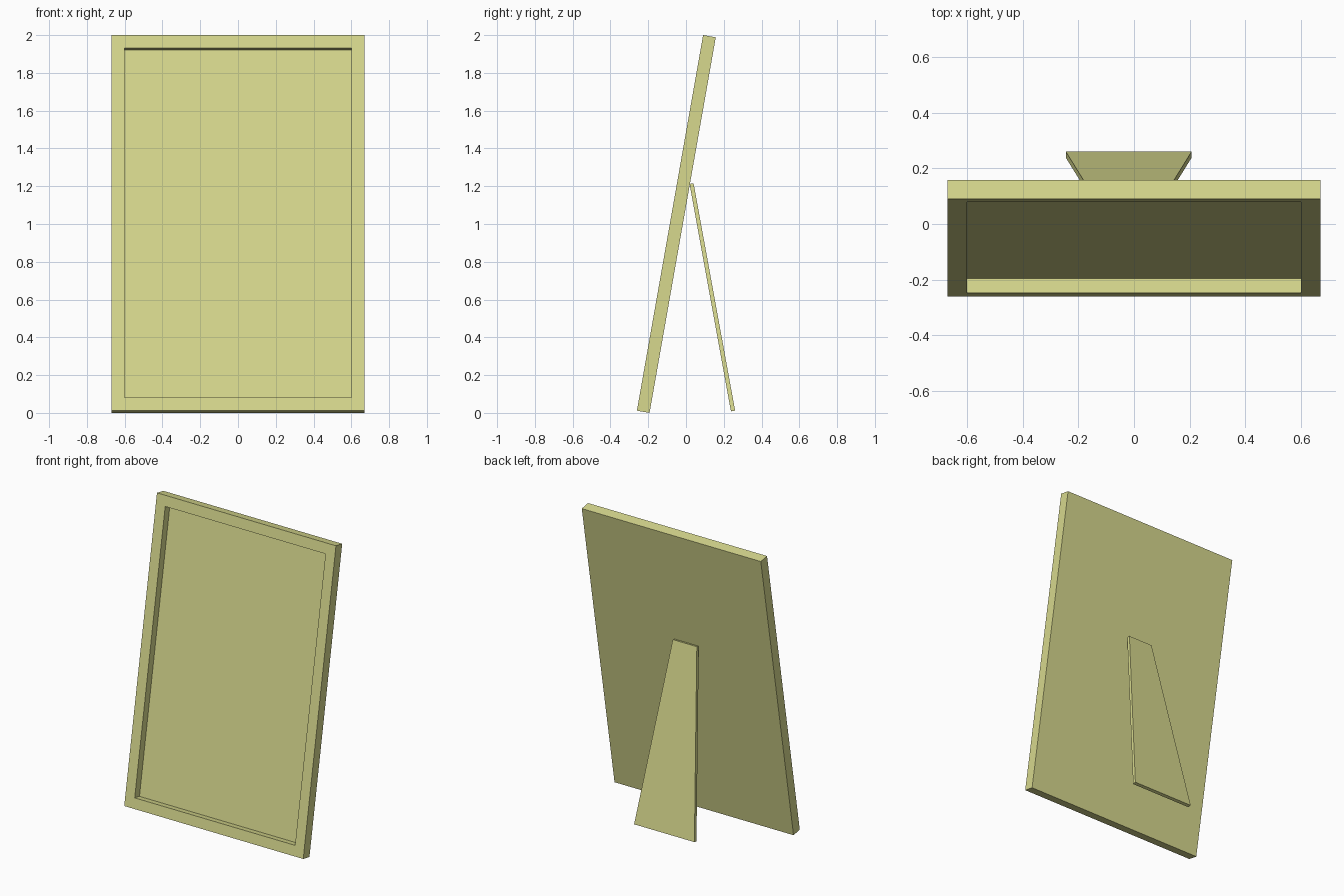
import bpy, bmesh, math
from mathutils import Matrix

if "Cube" in bpy.data.objects:
    bpy.data.objects.remove(bpy.data.objects["Cube"])

TILT = math.radians(10)
WIDTH, HEIGHT, THICK = 1.342, 2.019, 0.068
BORDER, DEPTH = 0.099, 0.052

mat = bpy.data.materials.new("pale_olive")
mat.diffuse_color = (0.68, 0.69, 0.27, 1)
mat.use_nodes = True
mat.node_tree.nodes["Principled BSDF"].inputs["Base Color"].default_value = mat.diffuse_color


def finish(bm, name):
    bmesh.ops.recalc_face_normals(bm, faces=bm.faces)
    mesh = bpy.data.meshes.new(name)
    bm.to_mesh(mesh)
    bm.free()
    mesh.materials.append(mat)
    obj = bpy.data.objects.new(name, mesh)
    bpy.context.collection.objects.link(obj)
    return obj


# Frame: box with front bottom edge at the origin and a recessed picture area
bm = bmesh.new()
bmesh.ops.create_cube(bm, size=1)
bmesh.ops.scale(bm, vec=(WIDTH, THICK, HEIGHT), verts=bm.verts)
bmesh.ops.translate(bm, vec=(0, THICK / 2, HEIGHT / 2), verts=bm.verts)
bm.normal_update()
front = min(bm.faces, key=lambda f: f.calc_center_median().y)
bmesh.ops.inset_region(bm, faces=[front], thickness=BORDER)
panel = bmesh.ops.extrude_face_region(bm, geom=[front])
bmesh.ops.translate(bm, vec=(0, DEPTH, 0),
                    verts=[v for v in panel["geom"] if isinstance(v, bmesh.types.BMVert)])
if front.is_valid:
    bmesh.ops.delete(bm, geom=[front], context='FACES_ONLY')
frame = finish(bm, "picture_frame")
frame.matrix_world = (Matrix.Translation((0, -0.26, THICK * math.sin(TILT)))
                      @ Matrix.Rotation(-TILT, 4, 'X'))

# Stand: tapered plate leaning against the back, slightly off centre
CX = -0.019
profile = [(0.09, 0.019, 0.040, 1.212, 1.216),   # half width, inner y, outer y, inner z, outer z
           (0.226, 0.238, 0.260, 0.008, 0.012)]
bm = bmesh.new()
for w, yi, yo, zi, zo in profile:
    for s in (-1, 1):
        bm.verts.new((CX + s * w, yi, zi))
        bm.verts.new((CX + s * w, yo, zo))
bmesh.ops.convex_hull(bm, input=bm.verts)
bmesh.ops.dissolve_limit(bm, angle_limit=0.02, verts=bm.verts, edges=bm.edges)
finish(bm, "easel_stand")
